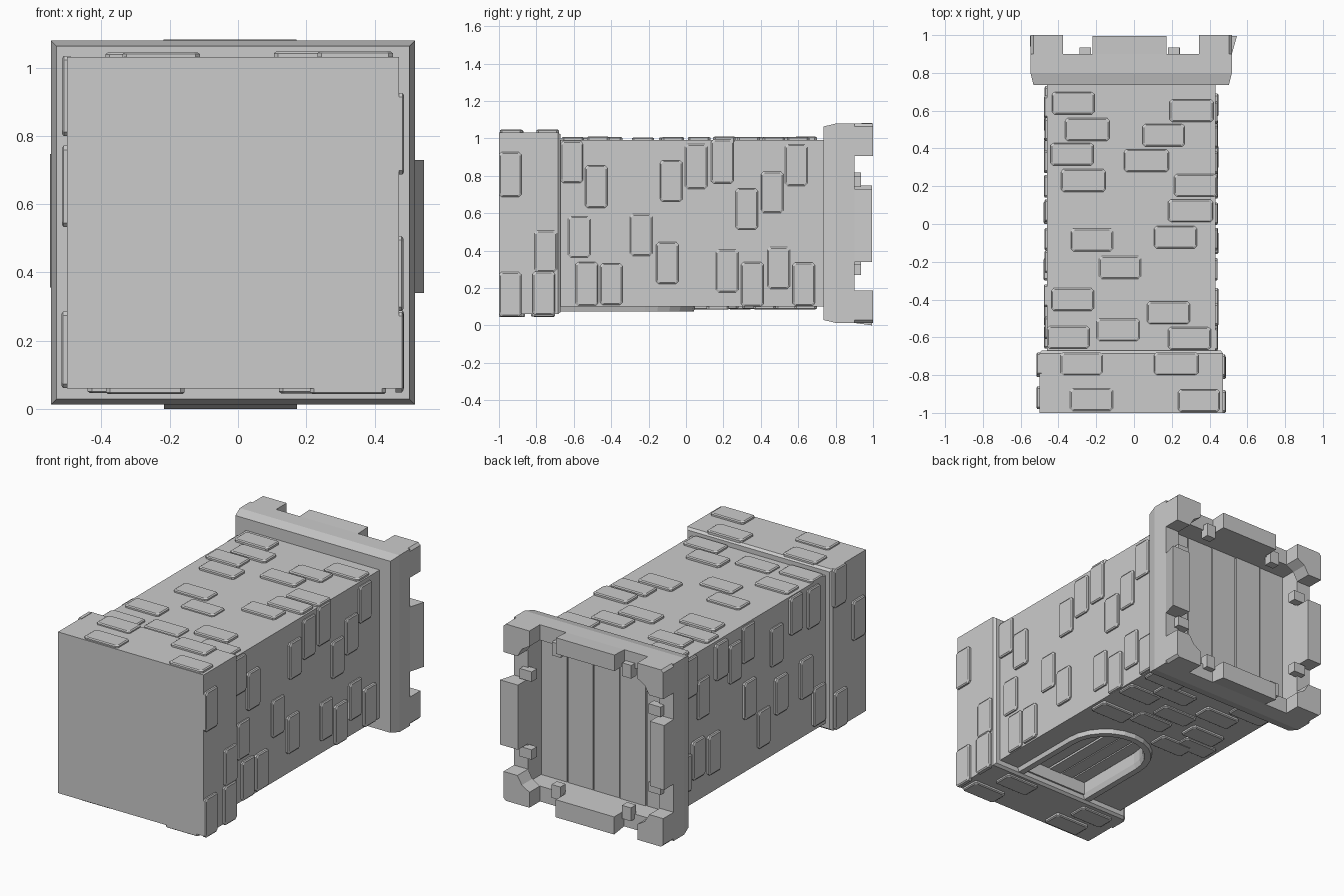
import bpy, bmesh, math, random
from mathutils import Vector, Matrix

if "Cube" in bpy.data.objects:
    bpy.data.objects.remove(bpy.data.objects["Cube"])

random.seed(4)
CX, CZ = -0.015, 0.546           # axis of the lying tower
BODY, BASE, CROWN, INNER = 0.446, 0.486, 0.533, 0.44
TOP, RIGHT, BOTTOM, LEFT = range(4)


def side(k):
    """Frame of one side: local x = across, y = along tower, z = outward."""
    return Matrix.Translation((CX, 0, CZ)) @ Matrix.Rotation(k * math.pi / 2, 4, 'Y')


def finish(name, bm):
    bmesh.ops.recalc_face_normals(bm, faces=bm.faces)
    me = bpy.data.meshes.new(name)
    bm.to_mesh(me)
    bm.free()
    ob = bpy.data.objects.new(name, me)
    bpy.context.collection.objects.link(ob)
    return ob


def loft(bm, rings, mat=Matrix(), cap=True):
    """Skin a list of equal-length closed rings of points."""
    vs = [[bm.verts.new(mat @ Vector(p)) for p in r] for r in rings]
    n = len(vs[0])
    for a, b in zip(vs, vs[1:]):
        for i in range(n):
            j = (i + 1) % n
            bm.faces.new((a[i], a[j], b[j], b[i]))
    if cap:
        bm.faces.new(vs[0])
        bm.faces.new(vs[-1])


def box(bm, u, y, n, mat=Matrix(), lean=0.0):
    """Box from ranges; lean pushes the outer face out at the far y end."""
    rings = [[(u[0], yy, n[0]), (u[1], yy, n[0]), (u[1], yy, n[1] + l), (u[0], yy, n[1] + l)]
             for yy, l in ((y[0], 0), (y[1], lean))]
    loft(bm, rings, mat)


def square(h, y):
    return [(CX + sx * h, y, CZ + sz * h) for sx, sz in ((-1, -1), (1, -1), (1, 1), (-1, 1))]


def brick(bm, k, u, y):
    """Clipped-corner stone with a sloped rim."""
    h = BASE if y < -0.69 else BODY
    a, b, t = 0.115 + random.uniform(-.005, .005), 0.06, random.uniform(.012, .017)
    u += random.uniform(-.004, .004)

    def outline(s, n):
        A, B, c = a - s, b - s, 0.012
        return [(u + p, y + q, n) for p, q in ((-A, -B + c), (-A + c, -B), (A - c, -B), (A, -B + c),
                                               (A, B - c), (A - c, B), (-A + c, B), (-A, B - c))]
    loft(bm, [outline(0, h - .01), outline(0, h + t - .005), outline(.007, h + t)], side(k))


# Base block
bm = bmesh.new()
loft(bm, [square(BASE, -1), square(BASE, -0.685), square(BASE - .012, -0.67)])
finish("base", bm)

# Shaft with arched doorway recess on the underside
bm = bmesh.new()
loft(bm, [square(BODY, -0.70), square(BODY, 0.76)])
shaft = finish("shaft", bm)

DU, DY, DR = -0.045, -0.22, 0.22     # door centre, arch spring, radius


def arch(r, n, y0=-0.66):
    pts = [(DU + r, y0, n)]
    pts += [(DU + r * math.cos(t * math.pi / 12), DY + r * math.sin(t * math.pi / 12), n) for t in range(13)]
    return pts + [(DU - r, y0, n)]


bm = bmesh.new()
loft(bm, [arch(DR, .36), arch(DR, .6)], side(BOTTOM))
cutter = finish("door_cutter", bm)
cutter.hide_render = True
mod = shaft.modifiers.new("doorway", 'BOOLEAN')
mod.object, mod.operation, mod.solver = cutter, 'DIFFERENCE', 'EXACT'
bpy.context.view_layer.objects.active = shaft
bpy.ops.object.modifier_apply(modifier=mod.name)
bpy.data.objects.remove(cutter)

# Door frame: raised arch with an open foot
bm = bmesh.new()
prof = [(DR + .05, .44), (DR + .042, .472), (DR + .005, .472), (DR - .005, .44), (DR - .005, .37)]
rows = [[bm.verts.new(side(BOTTOM) @ Vector(p)) for p in arch(r, n, -.68)] for r, n in prof]
for a, b in zip(rows, rows[1:]):
    for i in range(len(a) - 1):
        bm.faces.new((a[i], a[i + 1], b[i + 1], b[i]))
finish("door_frame", bm)

# Door planks, trimmed to the arch
bm = bmesh.new()
w = 2 * DR / 5
for i in range(5):
    c = -DR + w * (i + .5)
    end = DY + math.sqrt(DR ** 2 - max(0, abs(c) - w / 2) ** 2)
    box(bm, (DU + c - w / 2 + .005, DU + c + w / 2 - .005), (-.66, end),
        (.355, .375 + random.uniform(-.006, .006)), side(BOTTOM))
finish("door_planks", bm)

# Crown wall: flared collar and inner well
bm = bmesh.new()
loft(bm, [square(h, y) for h, y in ((INNER, .735), (.517, .735), (CROWN, .80), (CROWN, .9),
                                    (INNER, .9), (INNER, .75))], cap=False)
finish("crown_wall", bm)

# Battlements: middle merlon, corner merlon and broken stubs on each side
bm = bmesh.new()
leans = {TOP: .004, RIGHT: .027, BOTTOM: .013, LEFT: .003}
for k, lean in leans.items():
    m = side(k)
    s = random.uniform(-.02, .02)
    box(bm, (-.2 + s, .19 + s), (.9, .995), (INNER, CROWN), m, lean)
    corner = [(.36, CROWN), (CROWN - .015, CROWN), (CROWN, CROWN - .015), (CROWN, .36),
              (INNER, .36), (INNER - .03, INNER - .03), (.36, INNER)]
    loft(bm, [[(p, y, q) for p, q in corner] for y in (.9, 1.0)], m)
    for u in (-.24 + s, .23 + s):
        box(bm, (u - .03, u + .03), (.885, .935), (INNER - .05, INNER + .03), m)
finish("battlements", bm)

# Roof floor planks inside the crown
bm = bmesh.new()
w = 2 * INNER / 5
for i in range(5):
    x = CX - INNER + i * w
    box(bm, (x + .004, x + w - .004), (.74, .78 + random.uniform(-.008, .008)),
        (CZ - INNER, CZ + INNER))
finish("roof_planks", bm)

# Wall stones, given as (across, along) for each side
top = [(-.325, .64), (-.245, .5), (-.33, .37), (-.265, .23), (.305, .6), (.16, .47), (.065, .335),
       (.325, .205), (.3, .07), (.22, -.07), (-.225, -.085), (-.075, -.23), (-.325, -.4), (.185, -.47),
       (-.085, -.56), (-.35, -.6), (.29, -.605), (-.275, -.74), (.225, -.74), (-.225, -.93), (.34, -.935)]
right = [(.81, -.94), (.4, -.75), (.17, -.94), (.17, -.76), (.87, -.61), (.74, -.48), (.47, -.57),
         (.22, -.53), (.22, -.4), (.48, -.24), (.33, -.1), (.77, -.08), (.85, .055), (.88, .195),
         (.29, .22), (.62, .325), (.22, .355), (.71, .46), (.31, .495), (.86, .59), (.22, .63)]
left = [(.65, -.92), (.92, -.74), (.17, -.75), (.85, -.55), (.45, -.48), (.24, -.6), (.87, -.38),
        (.44, -.24), (.75, -.2), (.53, .06), (.87, .07), (.8, .2), (.3, -.08), (.87, .33),
        (.33, .40), (.36, .55), (.7, .5), (.87, .62), (.3, .67)]
under = [(.3, .17), (.31, .42), (.06, .22), (0, .36), (-.27, .29), (-.2, .09), (-.32, .16),
         (.15, .54), (-.2, .5), (-.33, .64), (.3, .64), (.32, -.94), (.23, -.76), (-.27, -.92), (-.33, -.77)]
bm = bmesh.new()
for a, y in top:
    brick(bm, TOP, a - CX, y)
for a, y in right:
    brick(bm, RIGHT, CZ - a, y)
for a, y in left:
    brick(bm, LEFT, a - CZ, y)
for a, y in under:
    brick(bm, BOTTOM, CX - a, y)
finish("wall_stones", bm)
